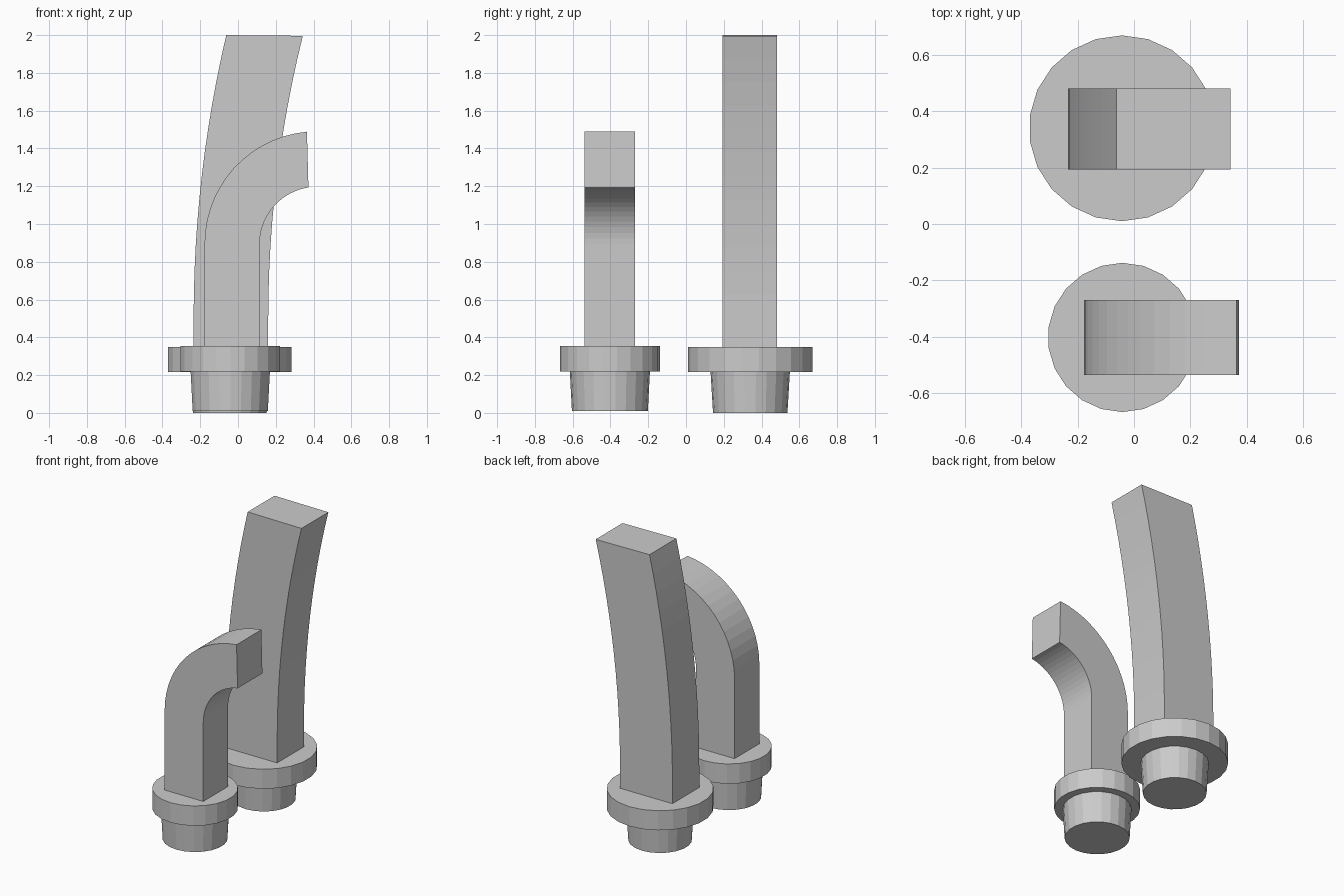
import bpy, math

if "Cube" in bpy.data.objects:
    bpy.data.objects.remove(bpy.data.objects["Cube"])

def make(name, verts, faces):
    me = bpy.data.meshes.new(name)
    me.from_pydata(verts, [], faces)
    me.update()
    ob = bpy.data.objects.new(name, me)
    bpy.context.collection.objects.link(ob)
    return ob

def lathe(name, cx, cy, rings, n=22):
    """Closed faceted turning from (radius, z) rings, bottom to top."""
    verts = []
    for r, z in rings:
        for i in range(n):
            a = 2 * math.pi * i / n + math.pi / 2
            verts.append((cx + r * math.cos(a), cy + r * math.sin(a), z))
    faces = [tuple(range(n - 1, -1, -1)),
             tuple(range((len(rings) - 1) * n, len(rings) * n))]
    for k in range(len(rings) - 1):
        for i in range(n):
            j = (i + 1) % n
            faces.append((k * n + i, k * n + j, (k + 1) * n + j, (k + 1) * n + i))
    return make(name, verts, faces)

def bar(name, left, right, y0, y1):
    """Rectangular bar between matching left and right side profiles (x, z)."""
    verts = []
    for (lx, lz), (rx, rz) in zip(left, right):
        verts += [(lx, y0, lz), (rx, y0, rz), (rx, y1, rz), (lx, y1, lz)]
    faces = [(3, 2, 1, 0)]
    for k in range(len(left) - 1):
        for i in range(4):
            j = (i + 1) % 4
            a, b = 4 * k, 4 * k + 4
            faces.append((a + i, a + j, b + j, b + i))
    e = 4 * (len(left) - 1)
    faces.append((e, e + 1, e + 2, e + 3))
    return make(name, verts, faces)

def arc(cx, cz, r, end_deg, steps, z_base):
    """Straight rise from z_base, then an arc bending towards +x."""
    pts = [(cx - r, z_base)]
    for i in range(steps + 1):
        t = math.radians(end_deg) * i / steps
        pts.append((cx - r * math.cos(t), cz + r * math.sin(t)))
    return pts

# tapered plugs with flanges
lathe("tall_base", -0.043, 0.34, [(0.197, 0), (0.21, 0.217), (0.33, 0.217), (0.33, 0.35)])
lathe("short_base", -0.041, -0.403, [(0.201, 0.01), (0.212, 0.219), (0.265, 0.219), (0.265, 0.354)])

# tall, gently leaning post with a level top
bend_z, R_out, R_in = 0.5, 6.6, 6.205
cx = -0.235 + R_out
tall_l = arc(cx, bend_z, R_out, math.degrees(math.asin(1.5 / R_out)), 12, 0.34)
tall_r = arc(cx, bend_z, R_in, math.degrees(math.asin(1.496 / R_in)), 12, 0.34)
bar("tall_post", tall_l, tall_r, 0.193, 0.482)

# short post with a strong hook
hook_l = arc(0.419, 0.895, 0.596, 84.8, 14, 0.345)
hook_r = arc(0.419, 0.892, 0.305, 81.3, 14, 0.345)
bar("short_hook", hook_l, hook_r, -0.537, -0.27)
